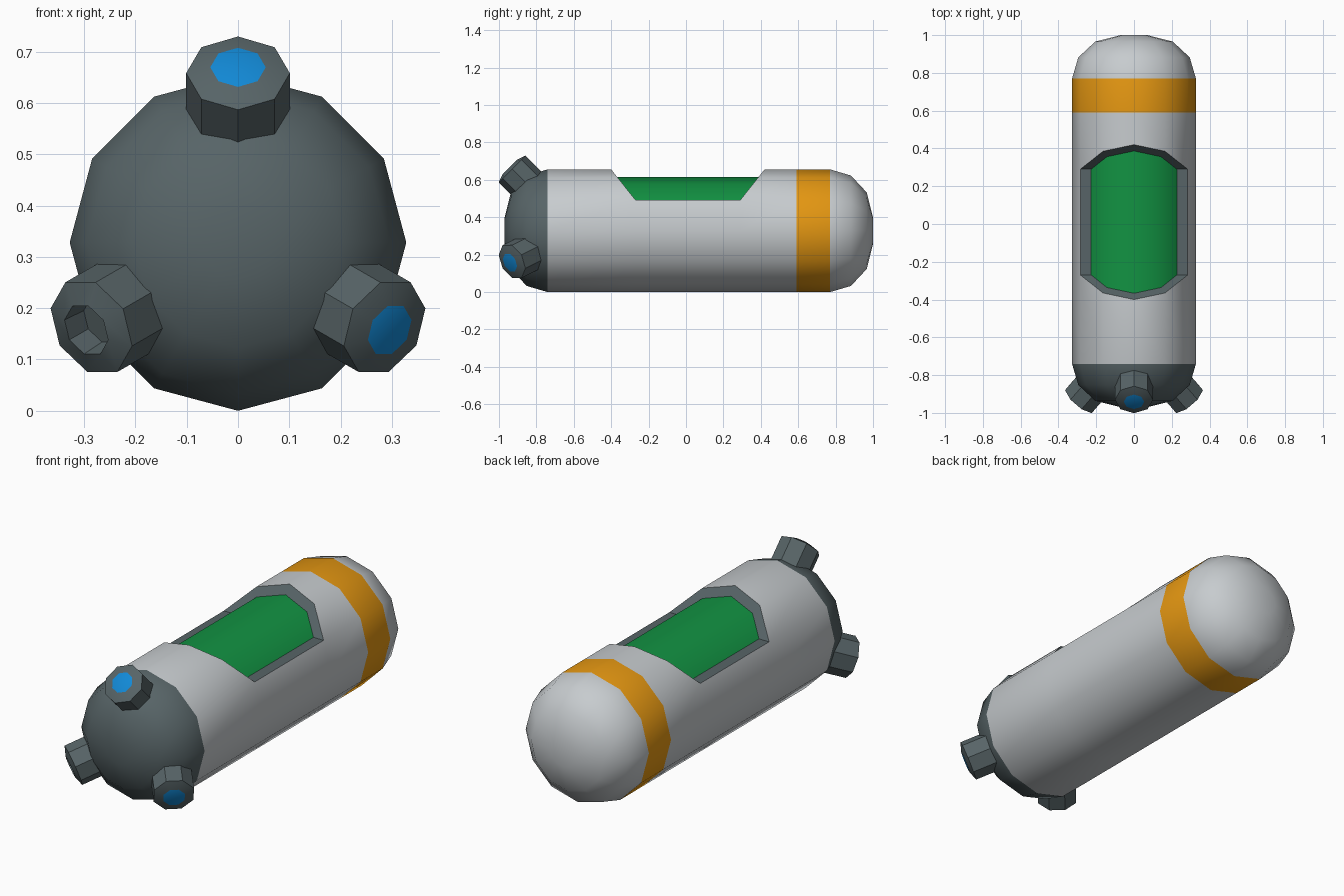
import bpy, bmesh, math
from mathutils import Matrix, Vector

if "Cube" in bpy.data.objects:
    bpy.data.objects.remove(bpy.data.objects["Cube"])

CZ, R, SIDES = 0.328, 0.328, 12      # capsule axis height, radius, sides


def material(name, rgb):
    m = bpy.data.materials.new(name)
    m.diffuse_color = (*rgb, 1)
    m.use_nodes = True
    m.node_tree.nodes["Principled BSDF"].inputs["Base Color"].default_value = m.diffuse_color
    return m


LIGHT = material("light_grey", (0.57, 0.60, 0.62))
DARK = material("dark_slate", (0.095, 0.127, 0.135))
ORANGE = material("orange", (0.78, 0.31, 0.006))
GREEN = material("green", (0.006, 0.29, 0.055))
BLUE = material("blue", (0.006, 0.25, 0.67))


def finish(name, bm, mats):
    bmesh.ops.recalc_face_normals(bm, faces=bm.faces[:])
    me = bpy.data.meshes.new(name)
    bm.to_mesh(me)
    bm.free()
    for m in mats:
        me.materials.append(m)
    me.shade_smooth()
    me.set_sharp_from_angle(angle=math.radians(36))
    ob = bpy.data.objects.new(name, me)
    bpy.context.collection.objects.link(ob)
    return ob


def ring(bm, r, y, n=SIDES):
    """Ring around the y axis; y may be a function of height."""
    out = []
    for i in range(n):
        a = 2 * math.pi * i / n
        z = r * math.sin(a)
        out.append(bm.verts.new((r * math.cos(a), y(z) if callable(y) else y, z + CZ)))
    return out


def bridge(bm, a, b, mat=0, skip=()):
    n = len(a)
    for i in range(n):
        if i not in skip:
            f = bm.faces.new((a[i], a[(i + 1) % n], b[(i + 1) % n], b[i]))
            f.material_index = mat


def fill(bm, verts, mat):
    bm.faces.new(verts).material_index = mat


# Slanted ends of the window notch, by height above the axis
SILL = R / 2
def notch_front(z):
    return -0.27 - 0.13 * max(0, z - SILL) / (R - SILL)


def notch_back(z):
    return 0.29 + 0.13 * max(0, z - SILL) / (R - SILL)


# Capsule hull: dark nose, light tube with notch, orange band, light tail
dome = [(0.07, 0.23), (0.205, 0.196), (0.295, 0.112)]
stations = [(r, -0.74 - d, 1) for r, d in dome]
stations += [(R, -0.74, 0), (R, notch_front, 0), (R, notch_back, 0),
             (R, 0.59, 2), (R, 0.77, 0)]
stations += [(r, 0.77 + d, 0) for r, d in reversed(dome)]
bm = bmesh.new()
rings = [ring(bm, r, y) for r, y, _ in stations]
for k in range(len(rings) - 1):
    bridge(bm, rings[k], rings[k + 1], stations[k][2],
           range(1, 5) if k == 4 else ())
fill(bm, rings[0], 1)
fill(bm, rings[-1], 0)
front, back = rings[4], rings[5]
fill(bm, front[1:6], 1)
fill(bm, back[1:6], 1)
fill(bm, (front[1], front[5], back[5], back[1]), 1)
finish("capsule_hull", bm, [LIGHT, DARK, ORANGE])

# Green window: upper part of a slightly smaller tube, set into the notch
bm = bmesh.new()
ri = 0.286
arc = [(ri * math.cos(math.radians(a)), ri * math.sin(math.radians(a)))
       for a in (60, 90, 120)]
x1, z1 = arc[0]
edge_x = x1 + (ri * math.cos(math.pi / 6) - x1) * (z1 - SILL) / (z1 - ri / 2)
pts = [(edge_x, SILL)] + arc + [(-edge_x, SILL)]
ends = [[bm.verts.new((x, f(z), z + CZ)) for x, z in pts]
        for f in (notch_front, notch_back)]
bridge(bm, ends[0], ends[1], 0, skip=(4,))
window = finish("window", bm, [GREEN])
for p in window.data.polygons:       # open strip: make it face up
    if p.normal.z < 0:
        p.flip()


# Three octagonal nozzles around the nose; the left one is an open socket
def nozzle(name, angle, lit):
    bm = bmesh.new()
    profile = [(0.101, 0.2), (0.101, 0.0), (0.054, -0.016)]
    if not lit:
        profile.append((0.05, 0.04))
    rs = [ring(bm, r, y, 8) for r, y in profile]
    for a, b in zip(rs, rs[1:]):
        bridge(bm, a, b)
    fill(bm, rs[0], 0)
    fill(bm, rs[-1], 1 if lit else 0)
    place = (Matrix.Translation((0, 0, CZ)) @ Matrix.Rotation(math.radians(angle), 4, 'Y')
             @ Matrix.Translation((0, -0.93, 0.33))
             @ Matrix.Rotation(math.radians(-45), 4, 'X')
             @ Matrix.Translation((0, 0, -CZ)))
    bm.transform(place)
    finish(name, bm, [DARK, BLUE])


nozzle("top_nozzle", 0, True)
nozzle("right_nozzle", 120, True)
nozzle("left_nozzle", -120, False)
